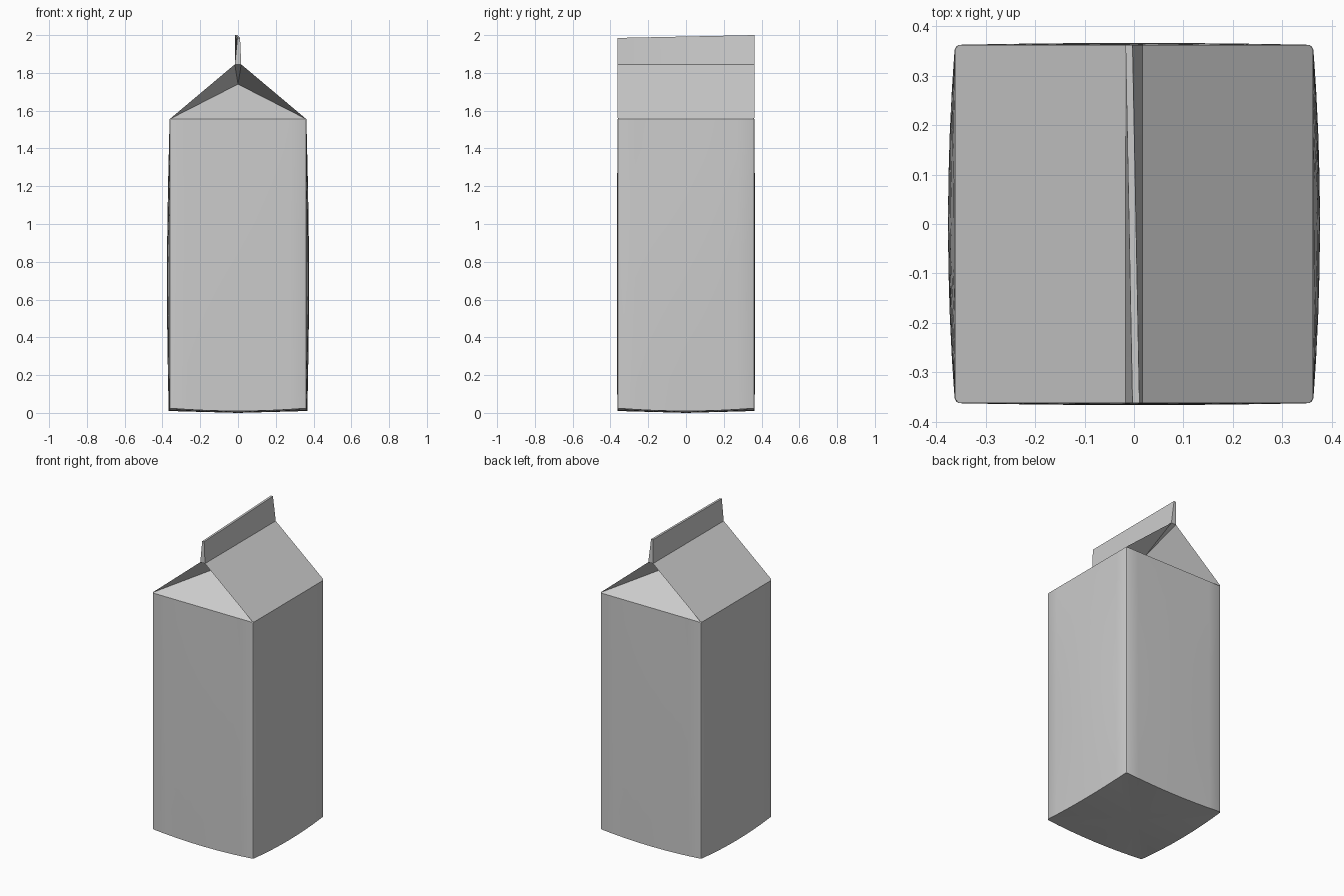
import bpy, bmesh, math

if "Cube" in bpy.data.objects:
    bpy.data.objects.remove(bpy.data.objects["Cube"])

W, D = 0.362, 0.362          # half width and half depth
EAVE = 1.555                 # height where the roof starts
N, ROWS = 8, 10              # divisions per side and up the walls

bm = bmesh.new()
S = [-1 + 2 * i / N for i in range(N)]


def ring(k):
    """One slightly bulging square loop, counter-clockwise from front left."""
    t = k / ROWS
    swell = math.sin(math.pi * (0.12 + 0.88 * t))
    pts = []
    for side in range(4):
        for s in S:
            b = 1 - s * s
            z = 0.025 - 0.015 * b if k == 0 else 0.025 + t * (EAVE - 0.025)
            x, y = [(W * s, -D - 0.004 * b * swell),
                    (W + 0.014 * b * swell, D * s),
                    (-W * s, D + 0.004 * b * swell),
                    (-W - 0.014 * b * swell, -D * s)][side]
            pts.append(bm.verts.new((x, y, z)))
    return pts


# Walls
rings = [ring(k) for k in range(ROWS + 1)]
M = 4 * N
for a, b in zip(rings, rings[1:]):
    for i in range(M):
        j = (i + 1) % M
        bm.faces.new((a[i], a[j], b[j], b[i]))

# Slightly bulged base
base = bm.verts.new((0, 0, 0))
for i in range(M):
    bm.faces.new((rings[0][(i + 1) % M], rings[0][i], base))

# Roof slopes and the pinched fin, lofted from right eave to left eave
top = rings[-1]
right = top[N:2 * N + 1]
left = [top[(M - i) % M] for i in range(N + 1)]
columns = []
for r, l in zip(right, left):
    f = (r.co.y + D) / (2 * D)
    lean = 0.004 - 0.014 * f
    crest = 1.985 + 0.015 * f
    mids = [bm.verts.new((x, r.co.y, z)) for x, z in
            ((0.017, 1.845), (lean + 0.007, crest),
             (lean - 0.007, crest), (-0.017, 1.845))]
    columns.append([r] + mids + [l])
for a, b in zip(columns, columns[1:]):
    for i in range(5):
        bm.faces.new((a[i], b[i], b[i + 1], a[i + 1]))

# Folded-in gable ends
for col, edge, sign in ((columns[0], top[:N + 1], -1),
                        (columns[-1], top[2 * N:3 * N + 1], 1)):
    apex = bm.verts.new((0, sign * (D - 0.26), EAVE + 0.185))
    for p, q in zip(edge, edge[1:]):
        bm.faces.new((p, q, apex))
    for p, q in ((0, 1), (1, 4), (4, 5)):
        bm.faces.new((col[p], col[q], apex))
    bm.faces.new(col[1:5])

bmesh.ops.recalc_face_normals(bm, faces=bm.faces)

# Soften the vertical corners
corners = [bm.edges.get((a[c], b[c])) for a, b in zip(rings, rings[1:])
           for c in range(0, M, N)]
bmesh.ops.bevel(bm, geom=corners, offset=0.01, segments=2, profile=0.5,
                affect='EDGES', clamp_overlap=True)

mesh = bpy.data.meshes.new("gable_top_carton")
bm.to_mesh(mesh)
bm.free()
carton = bpy.data.objects.new("gable_top_carton", mesh)
bpy.context.collection.objects.link(carton)
bpy.context.view_layer.objects.active = carton
carton.select_set(True)
bpy.ops.object.shade_smooth_by_angle(angle=math.radians(25))
